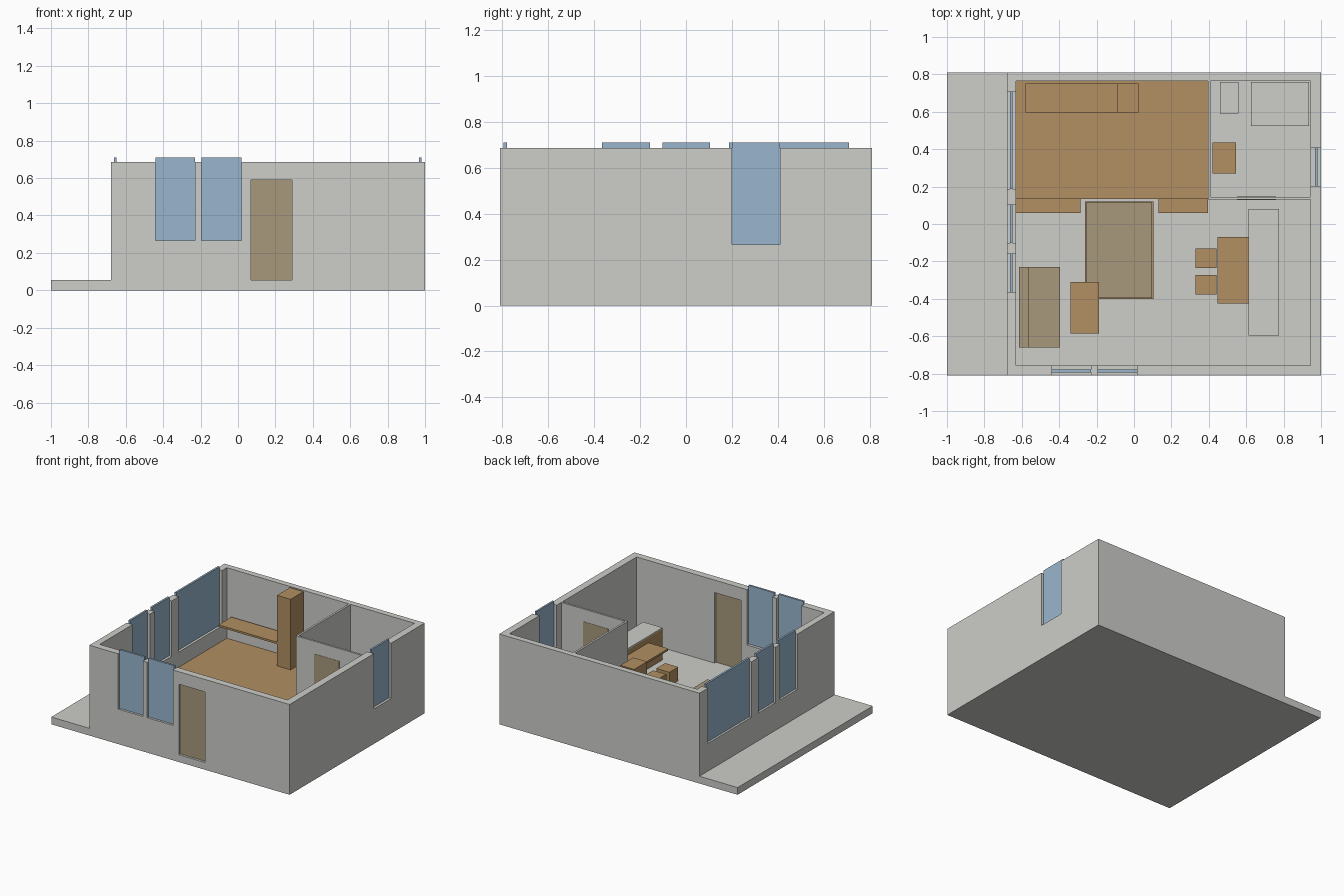
import bpy

cube = bpy.data.objects.get("Cube")
if cube:
    bpy.data.objects.remove(cube, do_unlink=True)


def material(name, rgb):
    mat = bpy.data.materials.new(name)
    mat.use_nodes = True
    mat.diffuse_color = (*rgb, 1)
    mat.node_tree.nodes["Principled BSDF"].inputs["Base Color"].default_value = (*rgb, 1)
    return mat


PLASTER = material("pale grey plaster", (0.61, 0.62, 0.585))
GLASS = material("blue glass", (0.32, 0.47, 0.62))
WOOD = material("warm wood", (0.445, 0.275, 0.122))
FABRIC = material("taupe", (0.39, 0.314, 0.202))


def box(name, xs, ys, zs, mat):
    """Axis-aligned box from three (low, high) ranges."""
    verts = [(x, y, z) for x in xs for y in ys for z in zs]
    faces = [(0, 1, 3, 2), (4, 6, 7, 5), (0, 4, 5, 1),
             (2, 3, 7, 6), (0, 2, 6, 4), (1, 5, 7, 3)]
    mesh = bpy.data.meshes.new(name)
    mesh.from_pydata(verts, [], faces)
    mesh.materials.append(mat)
    obj = bpy.data.objects.new(name, mesh)
    bpy.context.collection.objects.link(obj)
    return obj


def cut(target, xs, ys, zs):
    """Subtract a box, apply the result and discard the cutter."""
    cutter = box("cutter", xs, ys, zs, PLASTER)
    cutter.hide_render = True
    mod = target.modifiers.new("opening", "BOOLEAN")
    mod.operation = "DIFFERENCE"
    mod.solver = "EXACT"
    mod.object = cutter
    graph = bpy.context.evaluated_depsgraph_get()
    mesh = bpy.data.meshes.new_from_object(target.evaluated_get(graph))
    target.modifiers.clear()
    target.data = mesh
    bpy.data.objects.remove(cutter, do_unlink=True)


FLOOR, TOP, DECK = 0.055, 0.685, 0.15
SILL, HEAD, DOOR_TOP = 0.265, 0.71, 0.59

# Ground slab with side terrace, and outer walls
box("floor_slab", (-1, 1), (-0.81, 0.81), (0, FLOOR), PLASTER)
walls = box("outer_walls", (-0.68, 1), (-0.81, 0.81), (FLOOR, TOP), PLASTER)
cut(walls, (-0.63, 0.945), (-0.757, 0.765), (0, 1))

# Windows: openings run to the wall top, panes rise just above it
for i, xs in enumerate([(-0.44, -0.23), (-0.195, 0.02)]):
    cut(walls, xs, (-0.9, -0.7), (SILL, 1))
    box(f"front_window_{i + 1}", xs, (-0.793, -0.778), (SILL, HEAD), GLASS)
for i, ys in enumerate([(0.188, 0.708), (-0.102, 0.105), (-0.365, -0.157)]):
    cut(walls, (-0.8, -0.6), ys, (SILL, 1))
    box(f"right_window_{i + 1}", (-0.664, -0.649), ys, (SILL, HEAD), GLASS)
cut(walls, (0.9, 1.1), (0.2, 0.408), (SILL, 1))
box("left_window", (0.967, 0.981), (0.2, 0.408), (SILL, HEAD), GLASS)

# Front door
cut(walls, (0.07, 0.29), (-0.9, -0.7), (FLOOR, DOOR_TOP))
box("front_door", (0.07, 0.29), (-0.793, -0.775), (FLOOR, DOOR_TOP), FABRIC)

# Bathroom partitions and door
box("bathroom_side_wall", (0.395, 0.41), (0.13, 0.765), (FLOOR, TOP), PLASTER)
box("bathroom_front_wall", (0.41, 0.945), (0.13, 0.145), (FLOOR, TOP), PLASTER)
box("bathroom_door", (0.55, 0.76), (0.128, 0.147), (FLOOR, DOOR_TOP), FABRIC)

# Bathroom fittings
box("shower_tray", (0.625, 0.935), (0.525, 0.76), (FLOOR, 0.1), PLASTER)
box("toilet", (0.46, 0.56), (0.59, 0.76), (FLOOR, 0.18), PLASTER)
box("vanity", (0.42, 0.545), (0.27, 0.435), (FLOOR, 0.27), WOOD)

# Raised deck with a step on each side of the pull-out bed
box("deck", (-0.63, 0.395), (0.135, 0.765), (FLOOR, DECK), WOOD)
for side, xs in (("right", (-0.63, -0.285)), ("left", (0.13, 0.395))):
    box(f"deck_step_{side}", xs, (0.06, 0.135), (FLOOR, 0.1), WOOD)

# Desk and tall cupboard on the deck
box("tall_cupboard", (-0.09, 0.025), (0.595, 0.75), (DECK, TOP), WOOD)
box("desk_top", (-0.58, -0.09), (0.595, 0.75), (0.315, 0.33), WOOD)

# Pull-out bed
box("bed_frame", (-0.262, 0.103), (-0.402, 0.12), (FLOOR, 0.09), WOOD)
box("mattress", (-0.256, 0.097), (-0.396, 0.114), (0.09, 0.122), FABRIC)

# Sofa
box("sofa_seat", (-0.565, -0.395), (-0.66, -0.23), (FLOOR, 0.155), FABRIC)
box("sofa_back", (-0.615, -0.565), (-0.66, -0.23), (FLOOR, 0.27), FABRIC)

# Side table reaching over the bed corner
box("side_table_top", (-0.34, -0.187), (-0.585, -0.31), (0.165, 0.18), WOOD)
box("side_table_leg", (-0.34, -0.325), (-0.585, -0.31), (FLOOR, 0.165), WOOD)

# Kitchen counter, dining table and stools
box("counter_cabinet", (0.613, 0.775), (-0.595, 0.08), (FLOOR, 0.29), WOOD)
box("counter_top", (0.613, 0.775), (-0.595, 0.08), (0.29, 0.3), PLASTER)
box("dining_table_top", (0.447, 0.613), (-0.425, -0.07), (0.235, 0.25), WOOD)
for i, ys in enumerate([(-0.235, -0.13), (-0.378, -0.272)]):
    box(f"stool_{i + 1}", (0.33, 0.44), ys, (FLOOR, 0.16), WOOD)
